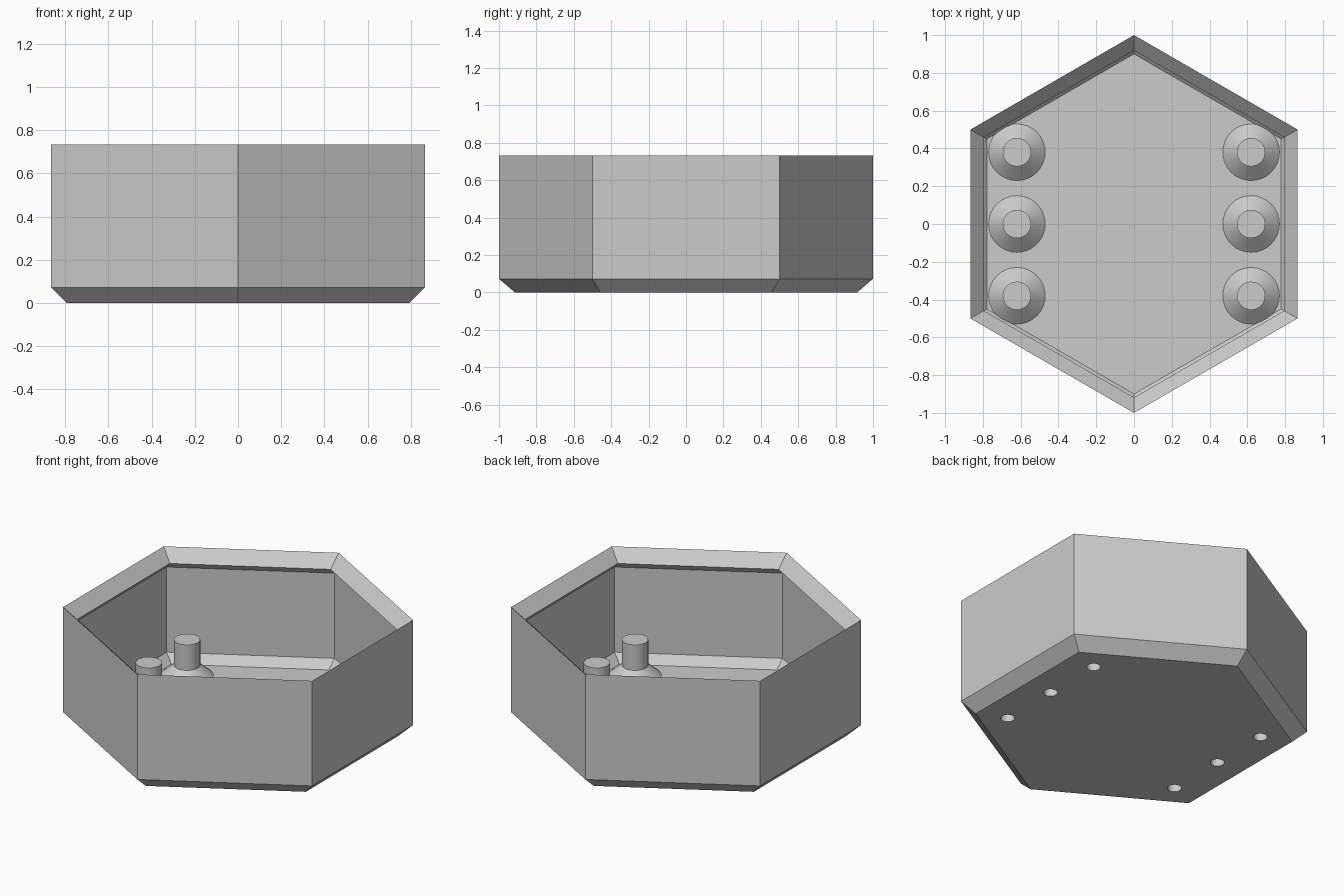
import bpy
import bmesh
from math import cos, sin, pi, radians

cube = bpy.data.objects.get("Cube")
if cube:
    bpy.data.objects.remove(cube)

grey = bpy.data.materials.new("light grey")
grey.use_nodes = True
colour = (0.6, 0.6, 0.6, 1)
grey.diffuse_color = colour
grey.node_tree.nodes["Principled BSDF"].inputs["Base Color"].default_value = colour


def lathe(name, profile, sides, centres=((0, 0),), turn=0):
    """Spin a bottom-to-top (radius, z) profile; zero radius closes an end with a flat cap."""
    bm = bmesh.new()
    for cx, cy in centres:
        rings = []
        for r, z in profile:
            rings.append([bm.verts.new((cx + r * cos(turn + 2 * pi * i / sides),
                                        cy + r * sin(turn + 2 * pi * i / sides), z))
                          for i in range(sides)])
        for low, high in zip(rings, rings[1:]):
            for i in range(sides):
                j = (i + 1) % sides
                bm.faces.new((low[i], low[j], high[j], high[i]))
        bm.faces.new(rings[0][::-1])
        bm.faces.new(rings[-1])
    bmesh.ops.recalc_face_normals(bm, faces=bm.faces)
    mesh = bpy.data.meshes.new(name)
    bm.to_mesh(mesh)
    bm.free()
    obj = bpy.data.objects.new(name, mesh)
    bpy.context.collection.objects.link(obj)
    mesh.materials.append(grey)
    return obj


def activate(obj):
    bpy.ops.object.select_all(action="DESELECT")
    obj.select_set(True)
    bpy.context.view_layer.objects.active = obj


FLOOR = 0.035
HOLE = 0.04
post_places = [(x, y) for x in (-0.62, 0.62) for y in (-0.38, 0, 0.38)]

# Hexagonal tray: chamfered base, straight wall, sloped rim with undercut lip, inner floor
tray = lathe("hexagonal_tray", [
    (0.915, 0), (1, 0.073), (1, 0.733), (0.918, 0.66),
    (0.96, 0.62), (0.96, 0.085), (0.9, FLOOR)], 6, turn=pi / 6)

# Screw holes through the floor
cutter = lathe("hole_cutter", [(HOLE, -0.05), (HOLE, 0.1)], 32, post_places)
cutter.hide_render = True
cut = tray.modifiers.new("screw holes", "BOOLEAN")
cut.operation = "DIFFERENCE"
cut.solver = "EXACT"
cut.object = cutter
activate(tray)
bpy.ops.object.modifier_apply(modifier=cut.name)
bpy.data.objects.remove(cutter)

# Hollow posts with flared feet, their bores lined up with the floor holes
for n, place in enumerate(post_places, 1):
    post = lathe(f"post_{n}", [
        (HOLE, 0.22), (HOLE, FLOOR), (0.15, FLOOR), (0.075, 0.1), (0.075, 0.26)],
        32, [place])
    activate(post)
    bpy.ops.object.shade_smooth_by_angle(angle=radians(30))
